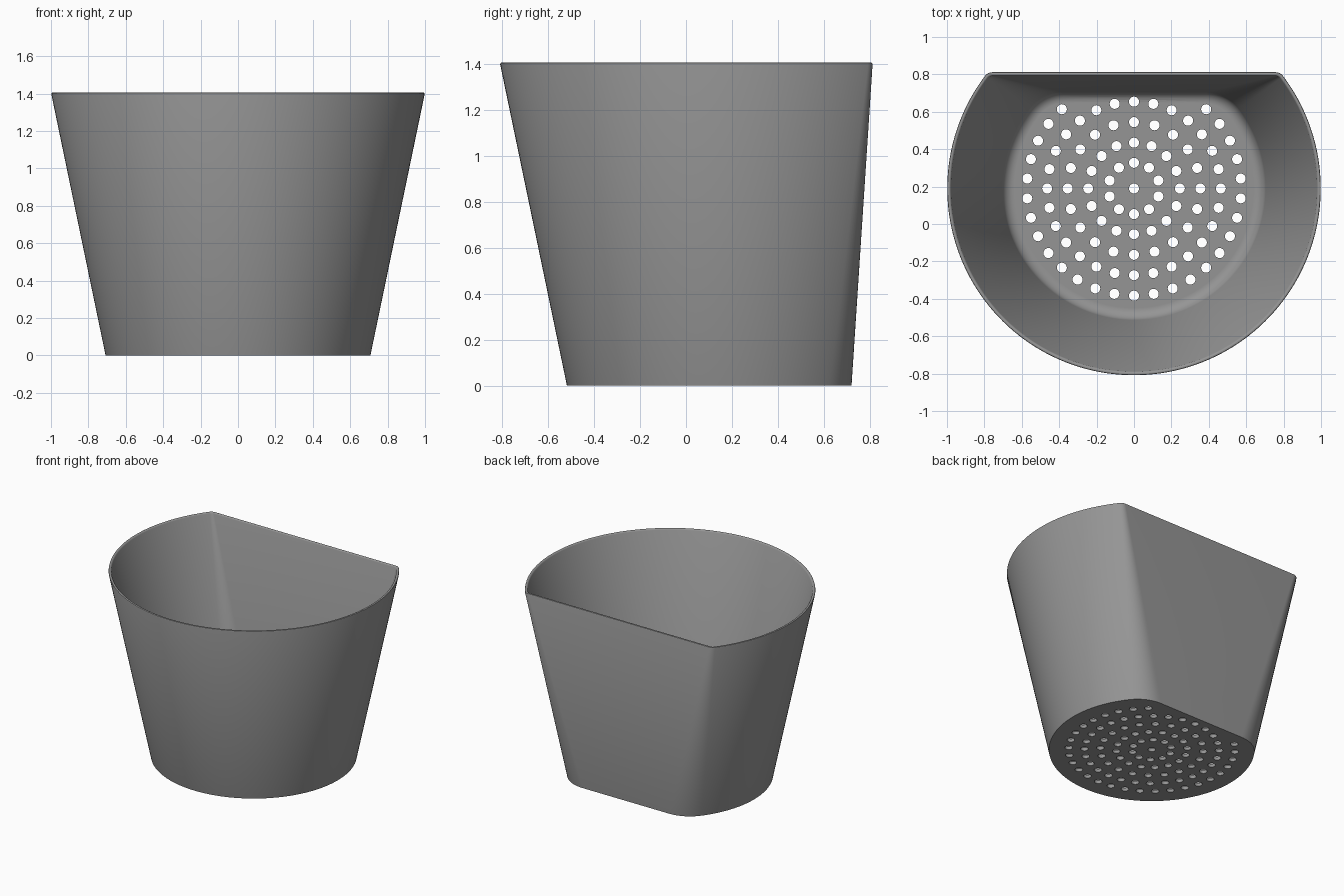
import bpy, bmesh, math

if "Cube" in bpy.data.objects:
    bpy.data.objects.remove(bpy.data.objects["Cube"])

CY = 0.19            # y of the round wall's axis
H = 1.405            # total height
T = 0.02             # wall thickness
FLOOR = 0.025        # floor thickness
ARC, COR = 120, 12   # segments of the round wall and of each corner


def section(z, inset):
    """D-shaped outline at height z, pulled inward by inset."""
    k = z / H
    r = 0.708 + (1.0 - 0.708) * k - inset
    d = 0.53 + (0.622 - 0.53) * k - inset
    f = max(0.25 + (0.05 - 0.25) * k - inset, 0.01)
    cx = math.sqrt((r - f) ** 2 - (d - f) ** 2)
    a = math.atan2(d - f, cx)
    pts = []
    # round wall, clockwise through the front
    for i in range(ARC + 1):
        t = a - (math.pi + 2 * a) * i / ARC
        pts.append((r * math.cos(t), CY + r * math.sin(t), z))
    # two rounded corners beside the flat back
    for i in range(1, COR + 1):
        t = math.pi - a + (a - math.pi / 2) * i / COR
        pts.append((-cx + f * math.cos(t), CY + d - f + f * math.sin(t), z))
    for i in range(COR):
        t = math.pi / 2 + (a - math.pi / 2) * i / COR
        pts.append((cx + f * math.cos(t), CY + d - f + f * math.sin(t), z))
    return pts


# wall path: outside up, rounded rim, inside down, fillet, floor
levels = [(0, 0), (H - 0.008, 0), (H - 0.002, 0.003), (H, 0.007),
          (H, T - 0.007), (H - 0.002, T - 0.003), (H - 0.008, T)]
FR = 0.05
for i in range(7):
    t = math.pi / 2 * i / 6
    levels.append((FLOOR + FR * (1 - math.sin(t)), T + FR * (1 - math.cos(t))))
levels.append((FLOOR, T + FR + 0.004))

bm = bmesh.new()
rings = [[bm.verts.new(p) for p in section(z, i)] for z, i in levels]
n = len(rings[0])
for lo, hi in zip(rings, rings[1:]):
    for j in range(n):
        bm.faces.new((lo[j], lo[(j + 1) % n], hi[(j + 1) % n], hi[j]))
bm.faces.new(rings[0])
bm.faces.new(rings[-1])
bmesh.ops.recalc_face_normals(bm, faces=bm.faces)
mesh = bpy.data.meshes.new("planter_pot")
bm.to_mesh(mesh)
bm.free()
pot = bpy.data.objects.new("planter_pot", mesh)
bpy.context.collection.objects.link(pot)

# drainage holes: concentric rings, leaving out those too near the flat back
centres = [(0, CY)]
for radius, count in ((0.137, 10), (0.245, 16), (0.355, 20), (0.464, 28), (0.573, 34)):
    for i in range(count):
        t = -math.pi / 2 + 2 * math.pi * i / count
        x, y = radius * math.cos(t), CY + radius * math.sin(t)
        if y < 0.665:
            centres.append((x, y))
bm = bmesh.new()
for x, y in centres:
    res = bmesh.ops.create_cone(bm, cap_ends=True, segments=20, radius1=0.027,
                                radius2=0.027, depth=0.12)
    bmesh.ops.translate(bm, verts=res["verts"], vec=(x, y, 0.01))
cut_mesh = bpy.data.meshes.new("hole_cutter")
bm.to_mesh(cut_mesh)
bm.free()
cutter = bpy.data.objects.new("hole_cutter", cut_mesh)
bpy.context.collection.objects.link(cutter)
cutter.hide_render = True

mod = pot.modifiers.new("drain_holes", "BOOLEAN")
mod.operation = "DIFFERENCE"
mod.solver = "EXACT"
mod.object = cutter
bpy.context.view_layer.objects.active = pot
pot.select_set(True)
bpy.ops.object.modifier_apply(modifier=mod.name)
bpy.data.objects.remove(cutter)

# plain grey plastic
grey = bpy.data.materials.new("grey_plastic")
grey.diffuse_color = (0.3, 0.3, 0.3, 1)
grey.use_nodes = True
grey.node_tree.nodes["Principled BSDF"].inputs["Base Color"].default_value = grey.diffuse_color
pot.data.materials.clear()
pot.data.materials.append(grey)
bpy.ops.object.shade_smooth_by_angle(angle=math.radians(35))
